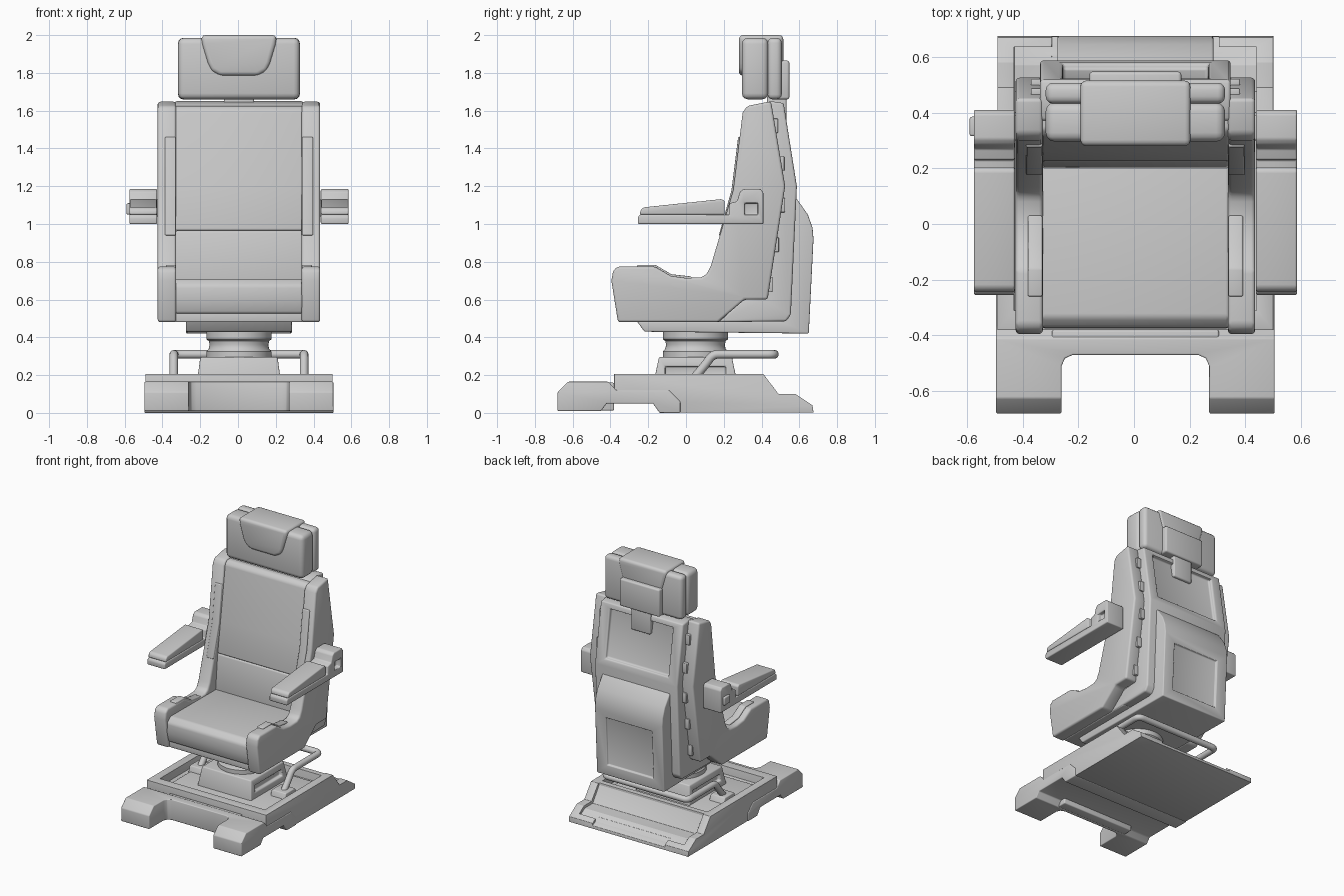
import bpy, bmesh
from math import pi

AX = {'x': lambda a, b, t: (t, a, b), 'y': lambda a, b, t: (a, t, b), 'z': lambda a, b, t: (a, b, t)}


def to_object(name, bm):
    bmesh.ops.recalc_face_normals(bm, faces=bm.faces)
    me = bpy.data.meshes.new(name)
    bm.to_mesh(me)
    bm.free()
    ob = bpy.data.objects.new(name, me)
    bpy.context.collection.objects.link(ob)
    return ob


def activate(ob):
    bpy.ops.object.select_all(action='DESELECT')
    ob.select_set(True)
    bpy.context.view_layer.objects.active = ob


def finish(ob, bevel, cutters=()):
    """Cut, bevel, shade."""
    activate(ob)
    for c in cutters:
        m = ob.modifiers.new('cut', 'BOOLEAN')
        m.operation, m.solver, m.object = 'DIFFERENCE', 'EXACT', c
        bpy.ops.object.modifier_apply(modifier=m.name)
        bpy.data.objects.remove(c)
    if bevel:
        m = ob.modifiers.new('bevel', 'BEVEL')
        m.width, m.segments, m.limit_method, m.angle_limit = bevel, 3, 'ANGLE', 0.5
        bpy.ops.object.modifier_apply(modifier=m.name)
    activate(ob)
    bpy.ops.object.shade_smooth_by_angle(angle=0.6)
    return ob


def raw_prism(name, pts, lo, hi, axis='x'):
    bm = bmesh.new()
    a = [bm.verts.new(AX[axis](p, q, lo)) for p, q in pts]
    b = [bm.verts.new(AX[axis](p, q, hi)) for p, q in pts]
    bm.faces.new(a)
    bm.faces.new(b[::-1])
    for i in range(len(a)):
        j = (i + 1) % len(a)
        bm.faces.new((a[i], b[i], b[j], a[j]))
    return to_object(name, bm)


def prism(name, pts, lo, hi, axis='x', bevel=0.01, cutters=()):
    return finish(raw_prism(name, pts, lo, hi, axis), bevel, cutters)


def rect(a0, a1, b0, b1):
    return [(a0, b0), (a1, b0), (a1, b1), (a0, b1)]


def box_cut(x0, x1, y0, y1, z0, z1):
    return raw_prism('cutter', rect(y0, y1, z0, z1), x0, x1)


def box(name, x0, x1, y0, y1, z0, z1, bevel=0.008, cutters=()):
    return prism(name, rect(y0, y1, z0, z1), x0, x1, bevel=bevel, cutters=cutters)


# Floor platform with sunken tray and recessed rear slope
prism('base_platform', [(-0.38, 0.205), (0.41, 0.205), (0.49, 0.1), (0.58, 0.1), (0.67, 0.04), (0.675, 0.003),
                        (-0.04, 0.003), (-0.15, 0.06), (-0.38, 0.06)], -0.495, 0.495, bevel=0.005, cutters=[
    box_cut(-0.435, 0.435, -0.31, 0.36, 0.145, 0.4),
    raw_prism('cutter', [(0.4, 0.19), (0.475, 0.08), (0.57, 0.08), (0.635, 0.04), (0.635, 0.4), (0.4, 0.4)], -0.435, 0.435),
    raw_prism('cutter', [(0.6, 0.06), (0.7, 0.01), (0.7, 0.4), (0.6, 0.4)], -0.3, 0.3)])
box('tray_inner_step', -0.39, 0.39, -0.26, 0.33, 0.13, 0.16)

# Front foot frame: arched side profile, U-shaped in plan
prism('front_feet', [(-0.68, 0.01), (-0.68, 0.11), (-0.625, 0.165), (-0.41, 0.165), (-0.37, 0.12), (-0.09, 0.12),
                     (-0.03, 0.06), (-0.03, 0), (-0.14, 0), (-0.175, 0.05), (-0.42, 0.05), (-0.45, 0.01)],
      -0.5, 0.5, bevel=0.006, cutters=[
    raw_prism('cutter', [(-0.265, -0.8), (0.265, -0.8), (0.265, -0.51), (0.253, -0.482), (0.225, -0.47),
                         (-0.225, -0.47), (-0.253, -0.482), (-0.265, -0.51)], -0.1, 0.4, 'z')])
box('front_cross_bar', -0.3, 0.3, -0.468, -0.38, 0.012, 0.16)

# Pedestal block, tapered upward
ped = raw_prism('pedestal', rect(-0.175, 0.275, 0.14, 0.295), -0.225, 0.225)
for v in ped.data.vertices:
    if v.co.z > 0.2:
        v.co.x *= 0.91
        v.co.y = 0.05 + (v.co.y - 0.05) * 0.86
finish(ped, 0.008, [box_cut(s * 0.26, s * 0.19, -0.11, 0.21, 0.2, 0.245) for s in (-1, 1)])

# Turned swivel column
bm = bmesh.new()
prof = [(0, 0.28), (0.172, 0.28), (0.172, 0.325), (0.16, 0.34), (0.155, 0.36), (0.16, 0.38), (0.172, 0.39),
        (0.172, 0.44), (0, 0.44)]
vs = [bm.verts.new((r, 0.05, z)) for r, z in prof]
es = [bm.edges.new(p) for p in zip(vs, vs[1:])]
bmesh.ops.spin(bm, geom=vs + es, cent=(0, 0.05, 0), axis=(0, 0, 1), angle=2 * pi, steps=48)
bmesh.ops.remove_doubles(bm, verts=bm.verts, dist=1e-4)
finish(to_object('swivel_column', bm), 0)

# U-shaped tubular rail running round the back, with mounts
half = [(0.345, 0.03, 0.17), (0.345, 0.10, 0.25), (0.345, 0.14, 0.31), (0.345, 0.2, 0.31), (0.345, 0.4, 0.31),
        (0.345, 0.468, 0.31), (0.27, 0.468, 0.31)]
path = half + [(-x, y, z) for x, y, z in half[::-1]]
cu = bpy.data.curves.new('tube_rail', 'CURVE')
cu.dimensions, cu.bevel_depth, cu.bevel_resolution, cu.use_fill_caps = '3D', 0.023, 4, True
sp = cu.splines.new('NURBS')
sp.points.add(len(path) - 1)
for p, c in zip(sp.points, path):
    p.co = (*c, 1)
sp.order_u, sp.use_endpoint_u, sp.resolution_u = 3, True, 6
rail = bpy.data.objects.new('tube_rail', cu)
bpy.context.collection.objects.link(rail)
activate(rail)
bpy.ops.object.convert(target='MESH')
finish(bpy.context.object, 0)

# Under-seat plate that continues into the rear housing, with recessed hatch
prism('rear_housing', [(-0.26, 0.485), (-0.22, 0.43), (0.65, 0.42), (0.675, 0.92), (0.67, 0.98), (0.645, 1.05),
                       (0.585, 1.135), (0.5, 1.135), (0.5, 0.485)], -0.28, 0.28, bevel=0.028, cutters=[
    raw_prism('cutter', [(0.639, 0.5), (0.657, 0.86), (0.8, 0.86), (0.8, 0.5)], -0.19, 0.19)])

# Back shell with recessed upper panel
prism('back_shell', [(0.17, 0.48), (0.53, 0.485), (0.555, 0.52), (0.587, 1.2), (0.517, 1.64), (0.45, 1.65),
                     (0.37, 1.63), (0.4, 0.61), (0.3, 0.6)], -0.342, 0.342, bevel=0.012, cutters=[
    raw_prism('cutter', [(0.552, 1.25), (0.496, 1.6), (0.7, 1.6), (0.7, 1.25)], -0.26, 0.26)])

# Cushions
prism('seat_cushion', [(-0.355, 0.525), (-0.375, 0.6), (-0.372, 0.675), (-0.335, 0.71), (0.26, 0.705), (0.26, 0.525)],
      -0.338, 0.338, bevel=0.014)
box('seat_pan', -0.337, 0.337, -0.345, 0.3, 0.48, 0.54)
prism('lumbar_cushion', [(0.2, 0.69), (0.225, 0.965), (0.45, 0.965), (0.42, 0.69)], -0.338, 0.338, bevel=0.012)
prism('back_cushion', [(0.225, 0.965), (0.26, 1.2), (0.315, 1.6), (0.34, 1.625), (0.45, 1.625), (0.45, 0.965)],
      -0.338, 0.338, bevel=0.012)

# Side wings, trims, seam clips and armrests, both sides
for s, side in ((-1, 'left'), (1, 'right')):
    prism(side + '_wing', [(-0.36, 0.48), (-0.395, 0.7), (-0.385, 0.755), (-0.36, 0.775), (-0.165, 0.775), (-0.08, 0.725),
                           (0, 0.714), (0.08, 0.718), (0.11, 0.735), (0.132, 0.78), (0.25, 1.18), (0.3, 1.59),
                           (0.325, 1.625), (0.45, 1.65), (0.525, 1.2), (0.432, 0.6), (0.31, 0.6), (0.17, 0.48)],
          s * 0.332, s * 0.43, bevel=0.014)
    prism(side + '_back_trim', [(0.174, 0.94), (0.241, 1.18), (0.276, 1.46), (0.33, 1.46), (0.3, 1.18), (0.23, 0.94)],
          s * 0.334, s * 0.392, bevel=0.006)
    prism(side + '_seat_trim', [(-0.26, 0.783), (-0.16, 0.783), (-0.078, 0.734), (0.03, 0.722), (0.03, 0.68), (-0.26, 0.68)],
          s * 0.334, s * 0.386, bevel=0.006)
    for i, z in enumerate((0.68, 0.89, 1.1, 1.32, 1.52)):
        y = 0.525 - 0.158 * (1.2 - z) if z < 1.2 else 0.525 - 0.167 * (z - 1.2)
        box(f'{side}_clip_{i + 1}', s * 0.33, s * 0.375, y - 0.012, y + 0.016, z - 0.038, z + 0.038, 0.005)
    prism(side + '_rail_mount', [(-0.03, 0.14), (-0.01, 0.2), (0.1, 0.2), (0.13, 0.14)], s * 0.28, s * 0.4, bevel=0.006)

    # Armrest: carrier with hub, sloping pad, pivot
    prism(side + '_armrest', [(-0.255, 1.0), (0.41, 1.0), (0.41, 1.165), (0.395, 1.185), (0.305, 1.185), (0.285, 1.17),
                              (0.27, 1.12), (0.23, 1.11), (0.23, 1.05), (-0.245, 1.05), (-0.255, 1.035)],
          s * 0.433, s * 0.58, bevel=0.007,
          cutters=[box_cut(0.545, 0.7, 0.31, 0.38, 1.05, 1.11)] if s > 0 else [])
    prism(side + '_armrest_pad', [(-0.245, 1.05), (-0.24, 1.075), (-0.225, 1.088), (0.19, 1.132), (0.205, 1.12), (0.205, 1.05)],
          s * 0.433, s * 0.58, bevel=0.008)
    box(side + '_armrest_pivot', s * 0.41, s * 0.45, 0.3, 0.39, 1.04, 1.13)
box('armrest_knob', -0.595, -0.56, 0.315, 0.385, 1.05, 1.11)

# Headrest: two padded slabs, wrap-over cover, rear bracket, neck
box('headrest_front', -0.322, 0.322, 0.296, 0.436, 1.66, 1.985, 0.032)
box('headrest_back', -0.322, 0.322, 0.432, 0.507, 1.66, 1.985, 0.026)
prism('headrest_cover', [(-0.2, 2.0), (-0.195, 1.95), (-0.165, 1.85), (-0.145, 1.81), (-0.1, 1.785), (0.1, 1.785),
                         (0.145, 1.81), (0.165, 1.85), (0.195, 1.95), (0.2, 2.0)], 0.28, 0.515, 'y', 0.022)
box('headrest_bracket', -0.165, 0.165, 0.47, 0.547, 1.66, 1.865, 0.012)
box('headrest_neck', -0.08, 0.08, 0.43, 0.532, 1.5, 1.7, 0.01)

# The chair sits slightly right because of the left-hand knob
for ob in bpy.data.objects:
    ob.location.x += 0.005
